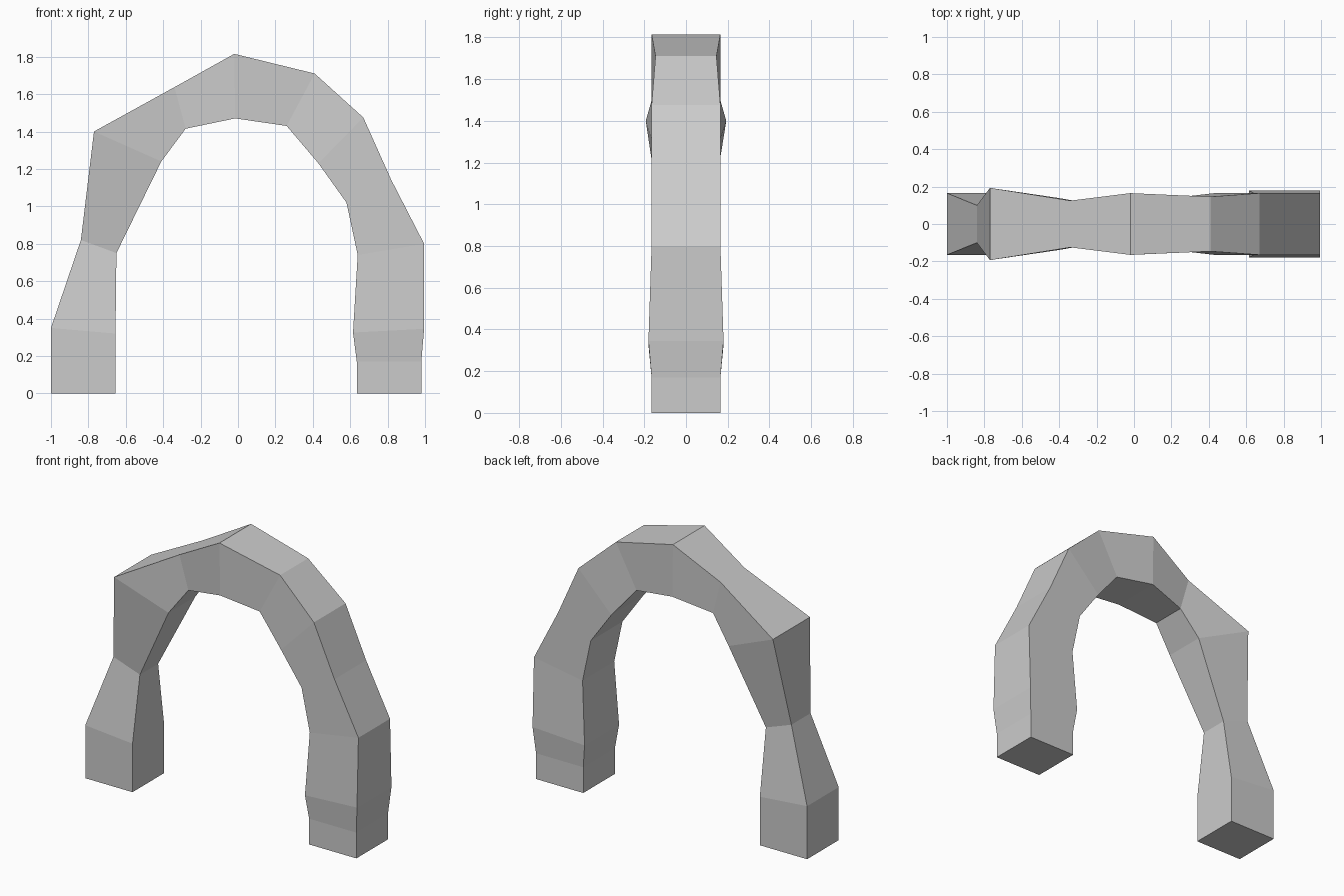
import bpy, bmesh

# Cross-sections along the arch: outer x, z, half depth, inner x, z, half depth
SECTIONS = [
    (-1.00, 0.00, .165, -.655, 0.00, .165),
    (-1.00, 0.35, .165, -.655, 0.32, .165),
    (-0.84, 0.82, .10, -.65, 0.75, .095),
    (-0.77, 1.40, .193, -.41, 1.24, .14),
    (-0.34, 1.637, .125, -.28, 1.415, .118),
    (-0.02, 1.815, .165, -.015, 1.47, .165),
    (0.41, 1.71, .146, .26, 1.43, .145),
    (0.67, 1.475, .165, .43, 1.23, .165),
    (0.82, 1.14, .165, .58, 1.02, .165),
    (0.995, 0.80, .165, .64, 0.74, .165),
    (0.995, 0.345, .18, .615, 0.325, .18),
    (0.98, 0.17, .165, .635, 0.17, .165),
    (0.98, 0.00, .165, .635, 0.00, .165),
]

# Loft four-sided rings into one arch and close both feet
bm = bmesh.new()
rings = []
for ox, oz, oh, ix, iz, ih in SECTIONS:
    rings.append([bm.verts.new(p) for p in
                  ((ox, -oh, oz), (ox, oh, oz), (ix, ih, iz), (ix, -ih, iz))])
for a, b in zip(rings, rings[1:]):
    for i in range(4):
        j = (i + 1) % 4
        bm.faces.new((a[i], a[j], b[j], b[i]))
bm.faces.new(rings[0])
bm.faces.new(rings[-1])
bmesh.ops.recalc_face_normals(bm, faces=bm.faces)

mesh = bpy.data.meshes.new("stone_arch")
bm.to_mesh(mesh)
bm.free()
bpy.context.collection.objects.link(bpy.data.objects.new("stone_arch", mesh))
